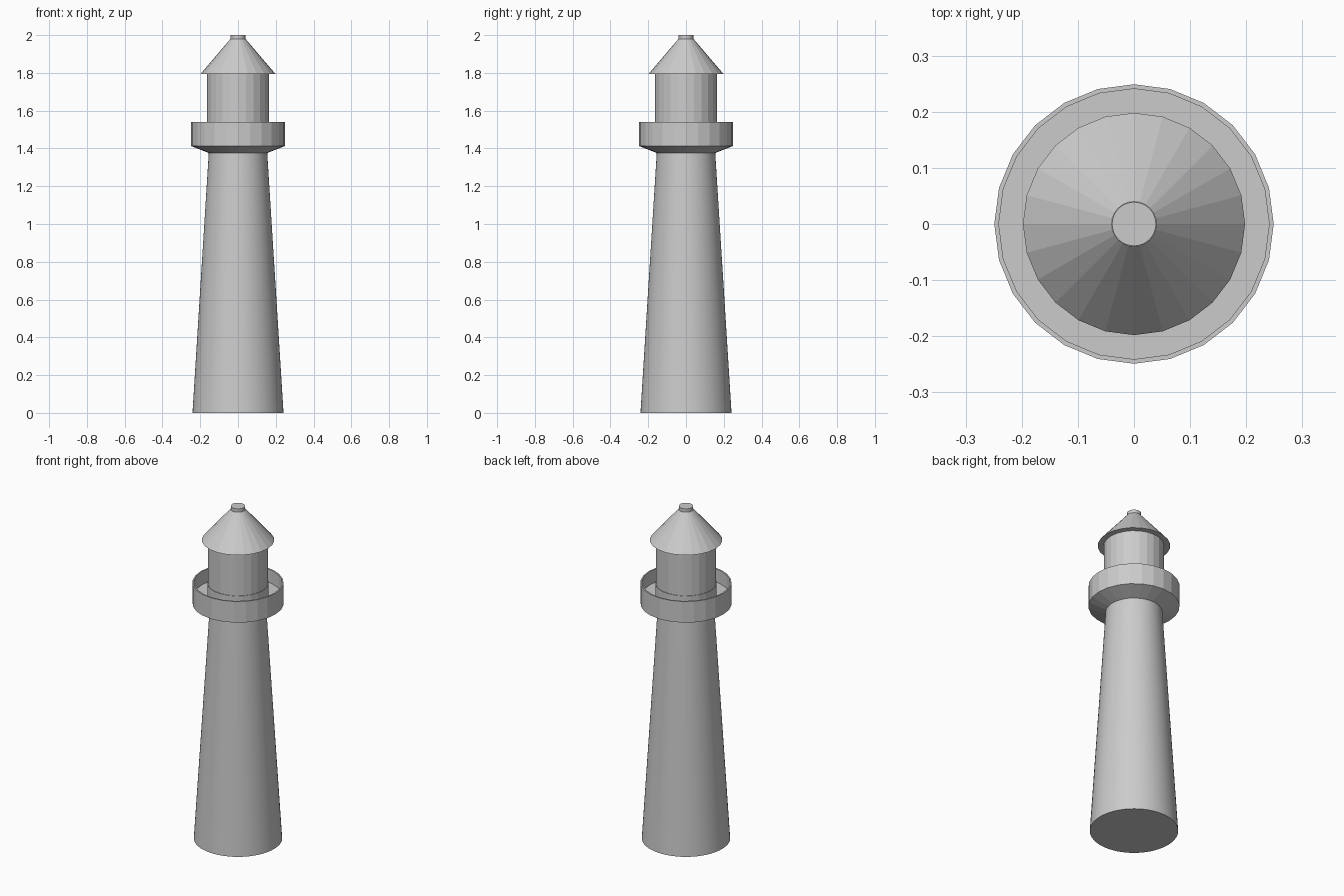
import bpy, bmesh, math

if "Cube" in bpy.data.objects:
    bpy.data.objects.remove(bpy.data.objects["Cube"])


def lathe(name, profile, sides, smooth=False):
    """Spin a closed (radius, z) profile around the z axis."""
    bm = bmesh.new()
    rings = []
    for r, z in profile:
        if r == 0:
            rings.append([bm.verts.new((0, 0, z))] * sides)
        else:
            rings.append([bm.verts.new((r * math.cos(2 * math.pi * i / sides),
                                        r * math.sin(2 * math.pi * i / sides), z))
                          for i in range(sides)])
    for a, b in zip(rings, rings[1:]):
        for i in range(sides):
            j = (i + 1) % sides
            bm.faces.new(list(dict.fromkeys((a[i], a[j], b[j], b[i]))))
    bmesh.ops.recalc_face_normals(bm, faces=bm.faces)
    mesh = bpy.data.meshes.new(name)
    bm.to_mesh(mesh)
    bm.free()
    obj = bpy.data.objects.new(name, mesh)
    bpy.context.collection.objects.link(obj)
    if smooth:
        bpy.context.view_layer.objects.active = obj
        obj.select_set(True)
        bpy.ops.object.shade_smooth_by_angle(angle=math.radians(30))
        obj.select_set(False)
    return obj


# Tapered smooth tower
lathe("tower", [(0, 0), (0.241, 0), (0.154, 1.39), (0, 1.39)], 64, True)

# Gallery: flared underside, floor and thin parapet wall
lathe("gallery", [(0, 1.375), (0.152, 1.375), (0.249, 1.413), (0.249, 1.54),
                  (0.241, 1.54), (0.241, 1.46), (0, 1.46)], 24)

# Lantern room on a slightly wider base
lathe("lantern_base", [(0, 1.46), (0.168, 1.46), (0.168, 1.535), (0, 1.535)], 24)
lathe("lantern_room", [(0, 1.53), (0.165, 1.53), (0.165, 1.797), (0, 1.797)], 24)

# Conical roof with overhanging eaves
lathe("roof", [(0, 1.795), (0.198, 1.795), (0.04, 1.98), (0, 1.98)], 24)

# Cap at the peak
lathe("roof_cap", [(0, 1.97), (0.039, 1.97), (0.039, 2.0), (0, 2.0)], 48, True)
